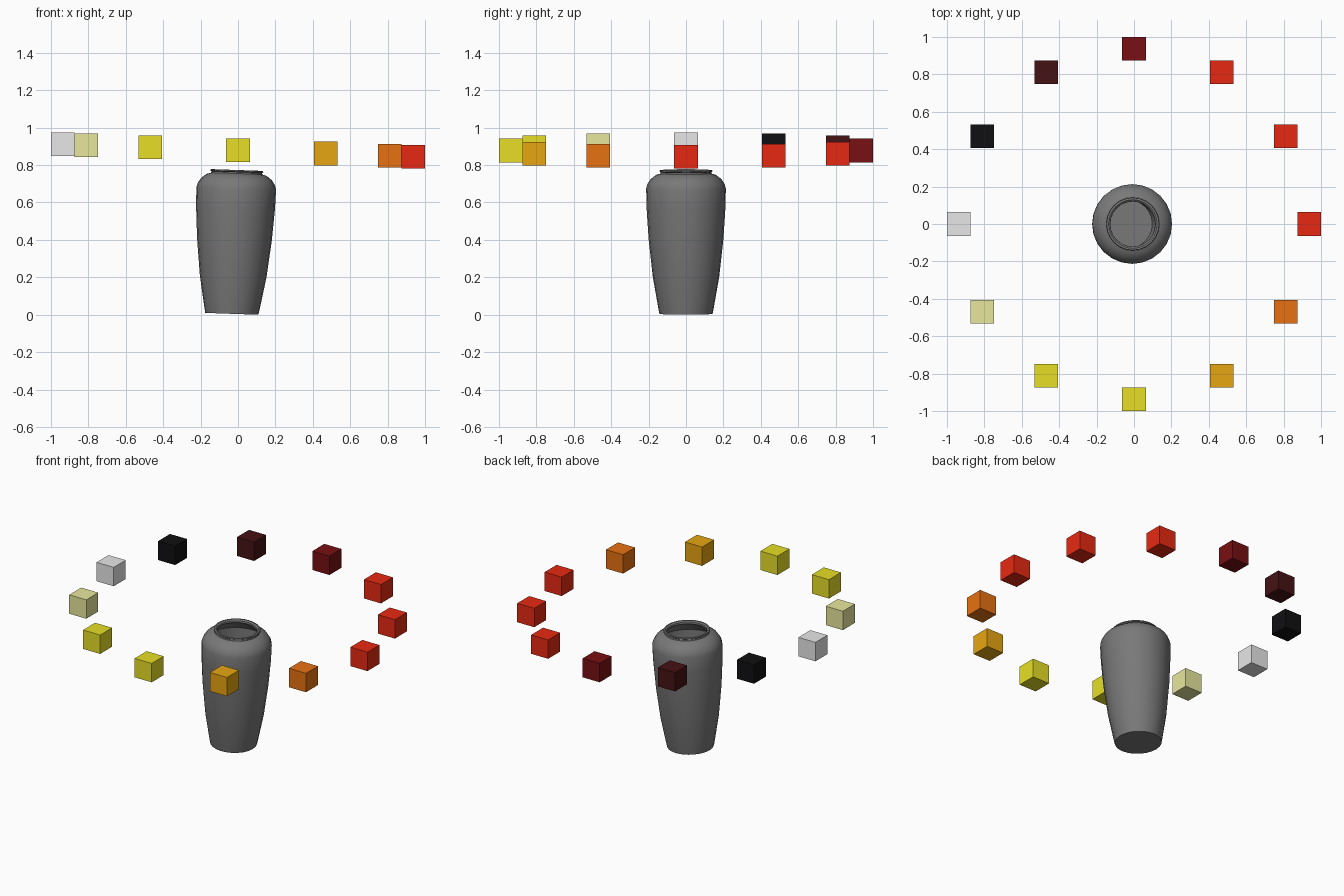
import bpy, bmesh
from math import sin, cos, pi, radians
from mathutils import Vector, Matrix

default = bpy.data.objects.get("Cube")
if default:
    bpy.data.objects.remove(default, do_unlink=True)


def material(name, rgb):
    mat = bpy.data.materials.new(name)
    mat.use_nodes = True
    mat.diffuse_color = (*rgb, 1)
    mat.node_tree.nodes["Principled BSDF"].inputs["Base Color"].default_value = (*rgb, 1)
    return mat


def add_object(name, bm, mat):
    bmesh.ops.recalc_face_normals(bm, faces=bm.faces)
    mesh = bpy.data.meshes.new(name)
    bm.to_mesh(mesh)
    bm.free()
    mesh.materials.append(mat)
    obj = bpy.data.objects.new(name, mesh)
    bpy.context.collection.objects.link(obj)
    return obj


grey = material("dark grey", (0.19, 0.19, 0.19))
red = material("red", (0.8, 0.022, 0.006))
dark_red = material("dark red", (0.19, 0.005, 0.006))
maroon = material("maroon", (0.06, 0.006, 0.007))
black = material("black", (0.005, 0.005, 0.006))
light_grey = material("light grey", (0.8, 0.8, 0.8))
khaki = material("pale khaki", (0.8, 0.8, 0.34))
yellow = material("yellow", (0.8, 0.74, 0.02))
amber = material("amber", (0.8, 0.38, 0.006))
orange = material("orange", (0.8, 0.167, 0.006))

TILT = radians(2)

# Vase: hollow lathe, from the underside up the outside and down the inside
profile = [(0, 0), (0.142, 0), (0.148, 0.03), (0.178, 0.2), (0.2, 0.4),
           (0.211, 0.57), (0.213, 0.67), (0.206, 0.695), (0.188, 0.722),
           (0.16, 0.743), (0.137, 0.75), (0.135, 0.757), (0.142, 0.762),
           (0.14, 0.768), (0.13, 0.769), (0.121, 0.762), (0.12, 0.75),
           (0.15, 0.73), (0.195, 0.68), (0.195, 0.57), (0.185, 0.4),
           (0.163, 0.2), (0.13, 0.02), (0, 0.02)]
bm = bmesh.new()
points = [bm.verts.new((r, 0, z)) for r, z in profile]
edges = [bm.edges.new(pair) for pair in zip(points, points[1:])]
bmesh.ops.spin(bm, geom=points + edges, cent=(0, 0, 0), axis=(0, 0, 1),
               angle=2 * pi, steps=24, use_merge=True)
bmesh.ops.remove_doubles(bm, verts=bm.verts, dist=0.0001)
vase = add_object("vase", bm, grey)
vase.location = (-0.033, 0, 0.005)
vase.rotation_euler.y = TILT
bpy.context.view_layer.objects.active = vase
vase.select_set(True)
bpy.ops.object.shade_smooth_by_angle(angle=radians(35))

# Ring of floating cubes, counter-clockwise from +x
ring = [red, red, red, dark_red, maroon, black,
        light_grey, khaki, yellow, yellow, amber, orange]
RADIUS, SIZE = 0.937, 0.126
tilt = Matrix.Rotation(TILT, 3, 'Y')
for i, mat in enumerate(ring):
    a = i * 2 * pi / len(ring)
    bm = bmesh.new()
    bmesh.ops.create_cube(bm, size=SIZE)
    cube = add_object(f"ring_cube_{i + 1}", bm, mat)
    cube.location = tilt @ Vector((RADIUS * cos(a), RADIUS * sin(a), 0)) + Vector((0, 0, 0.878))
